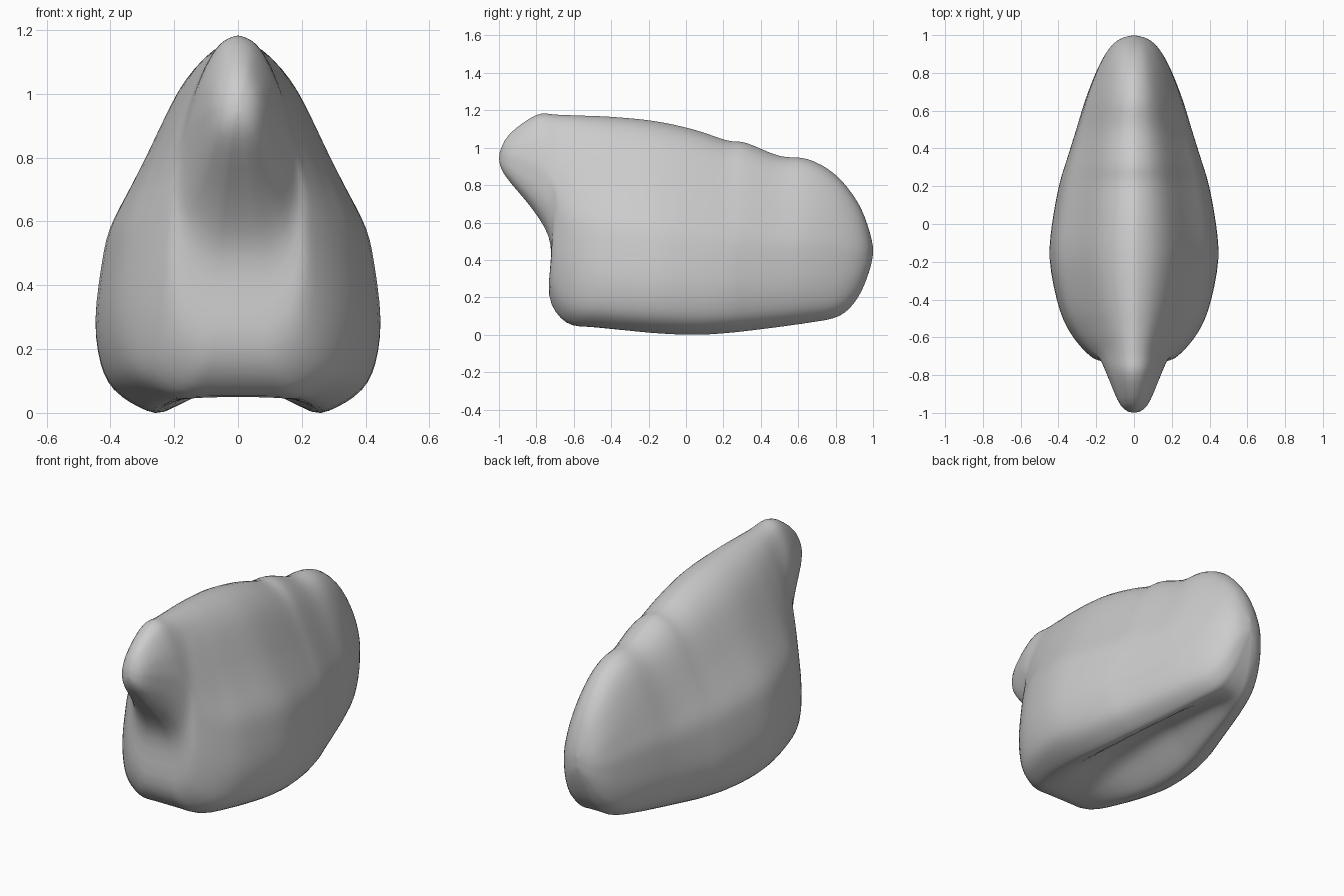
import bpy, bmesh
from mathutils import Vector

cube = bpy.data.objects.get("Cube")
if cube:
    bpy.data.objects.remove(cube, do_unlink=True)

grey = bpy.data.materials.new("plain grey")
grey.use_nodes = True
colour = (0.6, 0.6, 0.6, 1)
grey.diffuse_color = colour
grey.node_tree.nodes["Principled BSDF"].inputs["Base Color"].default_value = colour

# Ribs from nose to tail: crest y, crest z, keel y, keel z,
# half width, roundness of the section, groove depth
RIBS = [
    (-1, .965, -1, .955, 0, 1, 0),
    (-.95, 1.07, -.975, .86, .07, 1, 0),
    (-.8, 1.18, -.81, .66, .14, .9, 0),
    (-.7, 1.18, -.72, .48, .185, .7, 0),
    (-.62, 1.178, -.735, .21, .23, .7, 0),
    (-.52, 1.175, -.64, .065, .32, .3, 0),
    (-.4, 1.17, -.48, .04, .395, .05, .02),
    (-.17, 1.148, -.19, .01, .45, 0, .12),
    (.05, 1.1, .05, 0, .428, 0, .15),
    (.22, 1.042, .22, .01, .395, .05, .14),
    (.32, 1.032, .32, .02, .365, .1, .12),
    (.5, .958, .5, .042, .31, .25, .08),
    (.65, .945, .66, .065, .262, .4, .04),
    (.8, .86, .82, .1, .2, .6, 0),
    (.92, .71, .92, .2, .14, .8, 0),
    (.98, .56, .98, .34, .075, 1, 0),
    (1, .47, 1, .43, 0, 1, 0),
]

# Half section from crest to keel: height fraction, wedge width, round width, groove share
SECTION = [
    (0, 0, 0, 0), (.03, .2, .3, 0), (.1, .38, .53, 0), (.2, .52, .73, 0),
    (.3, .64, .87, 0), (.4, .77, .95, 0), (.5, .9, 1, 0), (.6, .955, 1, 0),
    (.75, 1, .96, 0), (.87, .96, .84, 0), (.94, .87, .68, 0),
    (.985, .7, .45, 0), (1, .55, .3, 0), (1, .36, .2, .45),
    (1, .18, .1, .9), (1, 0, 0, 1),
]


def smooth_rows(rows, steps):
    """Run a smooth curve through the rows."""
    out = []
    for i in range(len(rows) - 1):
        a, b, c, d = (Vector(rows[min(max(k, 0), len(rows) - 1)])
                      for k in range(i - 1, i + 3))
        for s in range(steps):
            t = s / steps
            out.append(b + (c - a) * t / 2 + (a - b * 2.5 + c * 2 - d / 2) * t ** 2
                       + (b * 3 - c * 3 + d - a) * t ** 3 / 2)
    return out + [Vector(rows[-1])]


ribs = smooth_rows(RIBS, 4)
section = smooth_rows(SECTION, 3)

# Loft the half body, closed along the centre plane by a mirror
bm = bmesh.new()
grid = []
for ty, tz, ky, kz, width, roundness, groove in ribs:
    row = []
    for f, wedge, full, share in section:
        x = max(0, width * (wedge + (full - wedge) * roundness))
        y = ty + (ky - ty) * f
        z = tz + (kz - tz) * f + max(0, groove) * share
        row.append(bm.verts.new((x, y, z)))
    row[0].co.x = row[-1].co.x = 0
    grid.append(row)
for r, s in zip(grid, grid[1:]):
    for j in range(len(r) - 1):
        bm.faces.new((r[j], r[j + 1], s[j + 1], s[j]))

bmesh.ops.mirror(bm, geom=bm.verts[:] + bm.edges[:] + bm.faces[:], axis='X', merge_dist=.0001)
bmesh.ops.remove_doubles(bm, verts=bm.verts[:], dist=.0005)

# Ease the surface a little, then set it on the ground
for _ in range(3):
    bmesh.ops.smooth_vert(bm, verts=bm.verts[:], factor=.4,
                          use_axis_x=True, use_axis_y=True, use_axis_z=True)
low = min(v.co.z for v in bm.verts)
for v in bm.verts:
    v.co.z -= low
bmesh.ops.recalc_face_normals(bm, faces=bm.faces[:])

mesh = bpy.data.meshes.new("smooth_body")
bm.to_mesh(mesh)
bm.free()
mesh.materials.append(grey)
body = bpy.data.objects.new("smooth_body", mesh)
bpy.context.collection.objects.link(body)
for poly in mesh.polygons:
    poly.use_smooth = True
